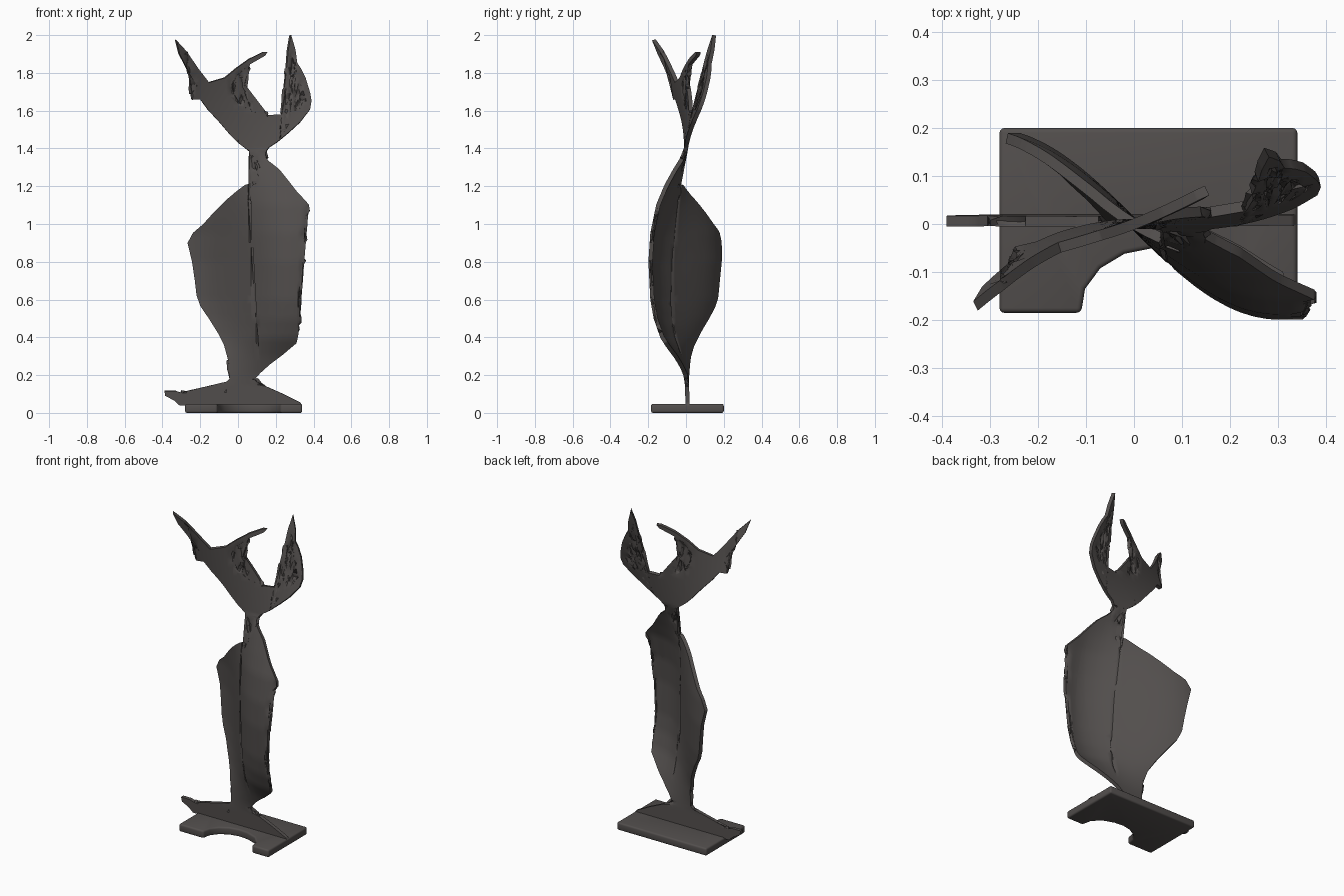
import bpy, bmesh, math

THICK = 0.022

metal = bpy.data.materials.new("dark_warm_grey")
metal.diffuse_color = (0.085, 0.077, 0.074, 1)

# Depth of the twist by height
TWIST = [(0.0, 0), (0.15, 0), (0.2, 0.012), (0.3, 0.06), (0.4, 0.125), (0.5, 0.16),
         (0.6, 0.178), (0.8, 0.188), (0.95, 0.178), (1.1, 0.147), (1.2, 0.105),
         (1.3, 0.057), (1.4, 0)]


def twist(z):
    for (z0, a0), (z1, a1) in zip(TWIST, TWIST[1:]):
        if z <= z1:
            return a0 + (a1 - a0) * max(0, z - z0) / (z1 - z0)
    return 0


def sheet_y(x, z):
    """Front-to-back position of the twisted sheet."""
    if z > 1.4:
        return 0.9 * (z - 1.4) * x
    t = max(-1, min(1, x / 0.3))
    return -twist(z) * math.sin(t * math.pi / 2) + 0.01 * max(0, 1 - z / 0.3)


def finish(ob, angle):
    ob.data.materials.append(metal)
    bpy.ops.object.select_all(action='DESELECT')
    ob.select_set(True)
    bpy.context.view_layer.objects.active = ob
    for m in list(ob.modifiers):
        bpy.ops.object.modifier_apply(modifier=m.name)
    bpy.ops.object.shade_smooth_by_angle(angle=math.radians(angle))


def sheet(name, outline, step=0.025):
    """Flat outline, cut into a fine grid, bent to the twist and thickened."""
    bm = bmesh.new()
    bm.faces.new([bm.verts.new((x, 0, z)) for x, z in outline])
    bmesh.ops.triangulate(bm, faces=bm.faces[:])
    for axis, no in ((0, (1, 0, 0)), (2, (0, 0, 1))):
        lo = min(v.co[axis] for v in bm.verts)
        hi = max(v.co[axis] for v in bm.verts)
        for i in range(math.floor(lo / step), math.ceil(hi / step) + 1):
            co = [0, 0, 0]
            co[axis] = i * step + 0.0013
            bmesh.ops.bisect_plane(bm, geom=bm.verts[:] + bm.edges[:] + bm.faces[:],
                                   dist=1e-5, plane_co=co, plane_no=no)
    bmesh.ops.remove_doubles(bm, verts=bm.verts[:], dist=3e-4)
    for v in bm.verts:
        v.co.y = sheet_y(v.co.x, v.co.z)
    bmesh.ops.recalc_face_normals(bm, faces=bm.faces[:])
    me = bpy.data.meshes.new(name)
    bm.to_mesh(me)
    bm.free()
    ob = bpy.data.objects.new(name, me)
    bpy.context.collection.objects.link(ob)
    m = ob.modifiers.new("thickness", 'SOLIDIFY')
    m.thickness = THICK
    m.offset = 0
    finish(ob, 50)
    return ob


# Long low fin standing on the base
sheet("foot_fin", [
    (-0.31, 0.04), (0.34, 0.04), (0.33, 0.055), (0.24, 0.1), (0.15, 0.14), (0.105, 0.16),
    (0.09, 0.18), (-0.045, 0.18), (-0.06, 0.165), (-0.06, 0.108), (-0.305, 0.108),
    (-0.33, 0.117), (-0.39, 0.117), (-0.385, 0.09), (-0.34, 0.067)])

# Broad twisted body up to the neck
sheet("body", [
    (-0.045, 0.18), (0.09, 0.18), (0.12, 0.215), (0.17, 0.26), (0.24, 0.315), (0.31, 0.375),
    (0.32, 0.42), (0.32, 0.6), (0.335, 0.75), (0.35, 0.95), (0.36, 1.04), (0.38, 1.07),
    (0.375, 1.1), (0.31, 1.17), (0.26, 1.235), (0.22, 1.285), (0.17, 1.325), (0.15, 1.345),
    (0.145, 1.37), (0.15, 1.385), (0.06, 1.385), (0.075, 1.365), (0.1, 1.34), (0.118, 1.3),
    (0.115, 1.24), (0.1, 1.215), (0.075, 1.2), (0.066, 1.19), (0.06, 1.12), (0.057, 1.21),
    (0.04, 1.205), (0.0, 1.175), (-0.06, 1.125), (-0.12, 1.065), (-0.18, 1.0),
    (-0.235, 0.955), (-0.265, 0.9), (-0.24, 0.8), (-0.225, 0.7), (-0.215, 0.62),
    (-0.195, 0.565), (-0.15, 0.5), (-0.1, 0.42), (-0.07, 0.36), (-0.05, 0.28), (-0.04, 0.22)])

# Branching crown: cup, left tine, curved horn and barbed hook
sheet("crown", [
    (0.06, 1.385), (0.15, 1.385), (0.165, 1.405), (0.21, 1.435), (0.27, 1.485), (0.33, 1.54),
    (0.38, 1.605), (0.387, 1.65), (0.38, 1.69), (0.355, 1.77), (0.33, 1.82), (0.31, 1.85),
    (0.3, 1.92), (0.276, 2.0), (0.262, 1.92), (0.255, 1.83), (0.278, 1.895), (0.29, 1.85),
    (0.305, 1.84), (0.315, 1.77), (0.34, 1.71), (0.357, 1.66), (0.345, 1.625), (0.32, 1.6),
    (0.25, 1.58), (0.16, 1.575), (0.07, 1.595), (0.01, 1.635), (-0.025, 1.69),
    (-0.035, 1.74), (-0.005, 1.79), (0.06, 1.845), (0.14, 1.89), (0.152, 1.91),
    (0.13, 1.91), (0.06, 1.875), (-0.01, 1.825), (-0.07, 1.775), (-0.155, 1.75),
    (-0.21, 1.82), (-0.275, 1.915), (-0.33, 1.975), (-0.312, 1.9), (-0.26, 1.8),
    (-0.22, 1.735), (-0.25, 1.685), (-0.245, 1.66), (-0.2, 1.66), (-0.16, 1.605),
    (-0.1, 1.54), (-0.04, 1.47), (0.0, 1.43)])

# Base slab with a scooped front edge
slab = [(-0.28, -0.185), (-0.11, -0.185), (-0.102, -0.135), (-0.07, -0.092), (-0.02, -0.062),
        (0.04, -0.05), (0.1, -0.055), (0.17, -0.08), (0.212, -0.125), (0.225, -0.185),
        (0.34, -0.185), (0.34, 0.2), (-0.28, 0.2)]
bm = bmesh.new()
face = bm.faces.new([bm.verts.new((x, y, 0)) for x, y in slab])
top = bmesh.ops.extrude_face_region(bm, geom=[face])["geom"]
bmesh.ops.translate(bm, vec=(0, 0, 0.047),
                    verts=[g for g in top if isinstance(g, bmesh.types.BMVert)])
bmesh.ops.recalc_face_normals(bm, faces=bm.faces[:])
mesh = bpy.data.meshes.new("base_slab")
bm.to_mesh(mesh)
bm.free()
base = bpy.data.objects.new("base_slab", mesh)
bpy.context.collection.objects.link(base)
bev = base.modifiers.new("rounding", 'BEVEL')
bev.width = 0.01
bev.segments = 3
bev.angle_limit = math.radians(50)
finish(base, 40)
